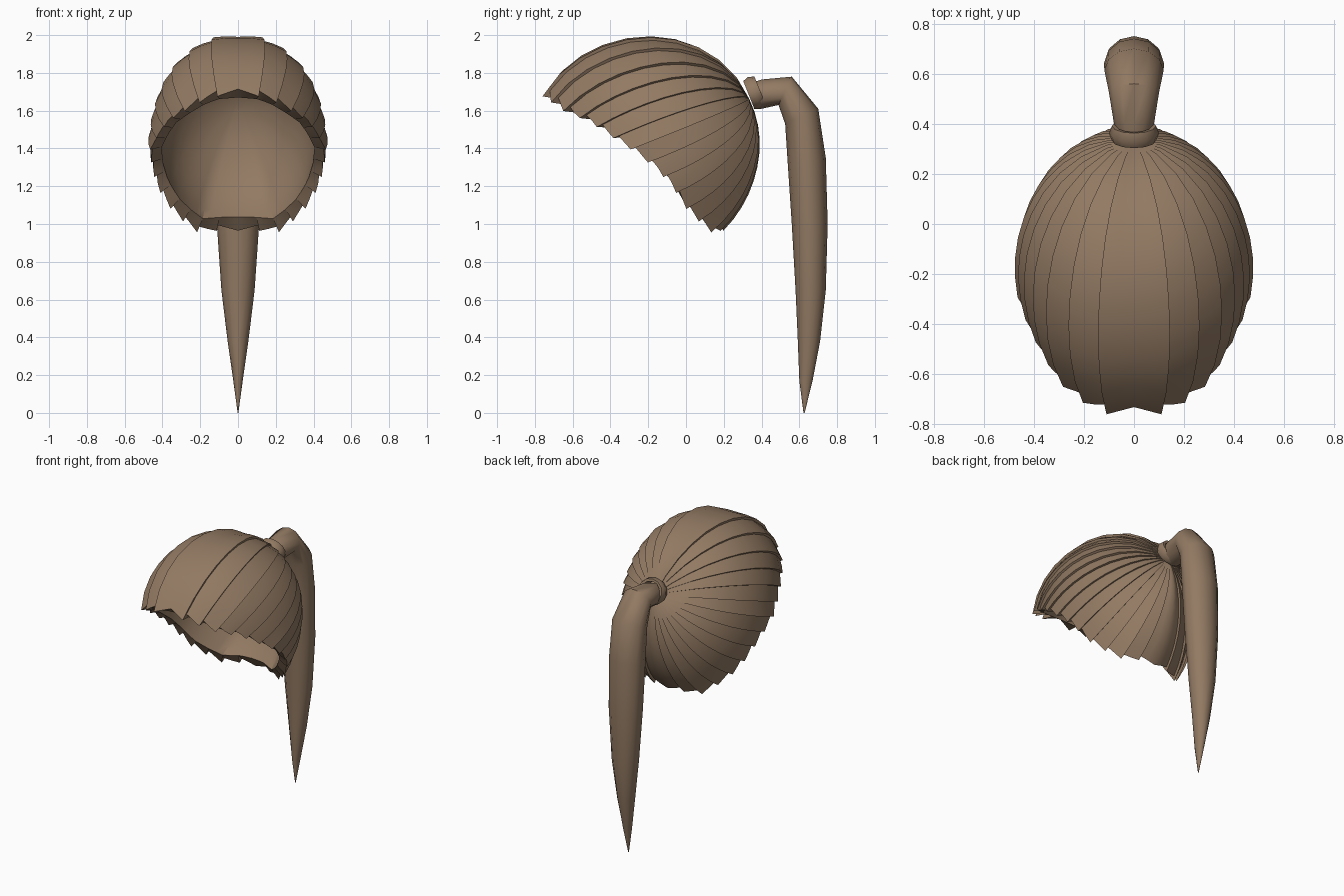
import bpy, bmesh, math
from mathutils import Vector

if "Cube" in bpy.data.objects:
    bpy.data.objects.remove(bpy.data.objects["Cube"])

hair = bpy.data.materials.new("brown_hair")
hair.diffuse_color = (0.29, 0.195, 0.125, 1)
hair.use_nodes = True
hair.node_tree.nodes["Principled BSDF"].inputs["Base Color"].default_value = hair.diffuse_color


def finish(name, bm, angle=35):
    me = bpy.data.meshes.new(name)
    bm.to_mesh(me)
    bm.free()
    ob = bpy.data.objects.new(name, me)
    bpy.context.collection.objects.link(ob)
    me.materials.append(hair)
    bpy.ops.object.select_all(action='DESELECT')
    ob.select_set(True)
    bpy.context.view_layer.objects.active = ob
    bpy.ops.object.shade_smooth_by_angle(angle=math.radians(angle))
    return ob


def loft(bm, rows, closed):
    grid = [[bm.verts.new(p) for p in r] for r in rows]
    for a, b in zip(grid, grid[1:]):
        n = len(a)
        for i in range(n if closed else n - 1):
            j = (i + 1) % n
            bm.faces.new((a[i], a[j], b[j], b[i]))
    return grid


# Hair cap: strands swept over an egg-shaped head from the knot to the hairline
C = Vector((0, -0.2, 1.45))
KNOT = Vector((0, 0.33, 1.66)) - C
HAIRLINE = [Vector(p) - C for p in (
    (0, -.75, 1.70), (.12, -.74, 1.69), (.2, -.70, 1.66), (.3, -.62, 1.60),
    (.37, -.5, 1.55), (.42, -.4, 1.48), (.46, -.28, 1.40), (.45, -.15, 1.30),
    (.42, -.06, 1.20), (.36, 0, 1.10), (.29, .07, 1.03), (.21, .14, .97),
    (.1, .19, .98), (0, .2, .98))]
LOCKS, SUB, ROWS = 15, 2, 10


def egg_radius(d):
    ry = 0.62 if d.y < 0 else 0.58
    rz = 0.55 if d.z > 0 else 0.60
    return 1 / math.sqrt((d.x / .48) ** 2 + (d.y / ry) ** 2 + (d.z / rz) ** 2)


def hairline(f):
    seg = [(b - a).length for a, b in zip(HAIRLINE, HAIRLINE[1:])]
    s = f * sum(seg)
    for i, l in enumerate(seg):
        if s <= l or i == len(seg) - 1:
            return HAIRLINE[i].lerp(HAIRLINE[i + 1], min(1, s / l))
        s -= l


def head_point(h, t):
    d = KNOT.normalized().slerp(h.normalized(), t)
    fit = h.length / egg_radius(h.normalized())
    w = max(0, t) ** 2
    return d * egg_radius(d) * (1 + (fit - 1) * w)


columns = []
for k in range(LOCKS):
    for s in range(SUB + 1):
        u = s / SUB
        h = hairline((k + u) / LOCKS)
        reach = 0.985 + 0.03 * u          # ragged lock ends
        col = []
        for r in range(ROWS + 1):
            t = r / ROWS
            lift = 1 + (0.03 * u - 0.015) * min(1, t * 3)   # overlapping locks
            p = head_point(h, t * reach) * lift
            col.append(p)
        for r in range(ROWS, -1, -1):     # smooth lining
            t = r / ROWS
            col.append(head_point(h, t) * (0.96 - 0.08 * t))
        for p in col:
            if h.x < 1e-6:
                p.x = 0
        columns.append([C + p for p in col])

bm = bmesh.new()
loft(bm, columns, False)
bmesh.ops.remove_doubles(bm, verts=bm.verts, dist=0.0005)
bm.normal_update()
top = max(bm.faces, key=lambda f: f.calc_center_median().z)
if top.normal.z < 0:
    bmesh.ops.reverse_faces(bm, faces=bm.faces)
cap = finish("hair_cap", bm, 30)
mirror = cap.modifiers.new("mirror", 'MIRROR')
mirror.merge_threshold = 0.001

# Ponytail: rings given by outer (y, z), inner (y, z) and half width
RINGS = [((.33, 1.74), (.36, 1.61), .065), ((.40, 1.765), (.40, 1.61), .08),
         ((.56, 1.78), (.49, 1.63), .10), ((.70, 1.61), (.525, 1.53), .118),
         ((.74, 1.35), (.54, 1.30), .12), ((.75, 1.0), (.56, 1.0), .112),
         ((.74, .65), (.58, .65), .088), ((.71, .38), (.592, .38), .055),
         ((.67, .17), (.60, .17), .025), ((.628, 0), (.622, 0), .002)]
N = 12
rows = []
for o, i, w in RINGS:
    o, i = Vector((0, *o)), Vector((0, *i))
    mid, half = (o + i) / 2, (o - i) / 2
    rows.append([mid + half * math.cos(a) + Vector((w * math.sin(a), 0, 0))
                 for a in (2 * math.pi * k / N for k in range(N))])
bm = bmesh.new()
g = loft(bm, rows, True)
bm.faces.new(g[0])
bm.faces.new(g[-1])
bmesh.ops.recalc_face_normals(bm, faces=bm.faces)
finish("ponytail", bm, 50)

# Hair tie: rounded band around the root of the ponytail
axis = Vector((0, .93, .37)).normalized()
up = Vector((0, -.37, .93)).normalized()
centre = Vector((0, .362, 1.695))
rows = []
for off, rad in ((-.03, .07), (-.032, .088), (0, .1), (.032, .088), (.03, .07), (-.03, .07)):
    rows.append([centre + axis * off + up * rad * .9 * math.cos(a)
                 + Vector((rad * math.sin(a), 0, 0))
                 for a in (2 * math.pi * k / N for k in range(N))])
bm = bmesh.new()
loft(bm, rows, True)
bmesh.ops.remove_doubles(bm, verts=bm.verts, dist=0.0005)
bmesh.ops.recalc_face_normals(bm, faces=bm.faces)
finish("hair_tie", bm, 50)
